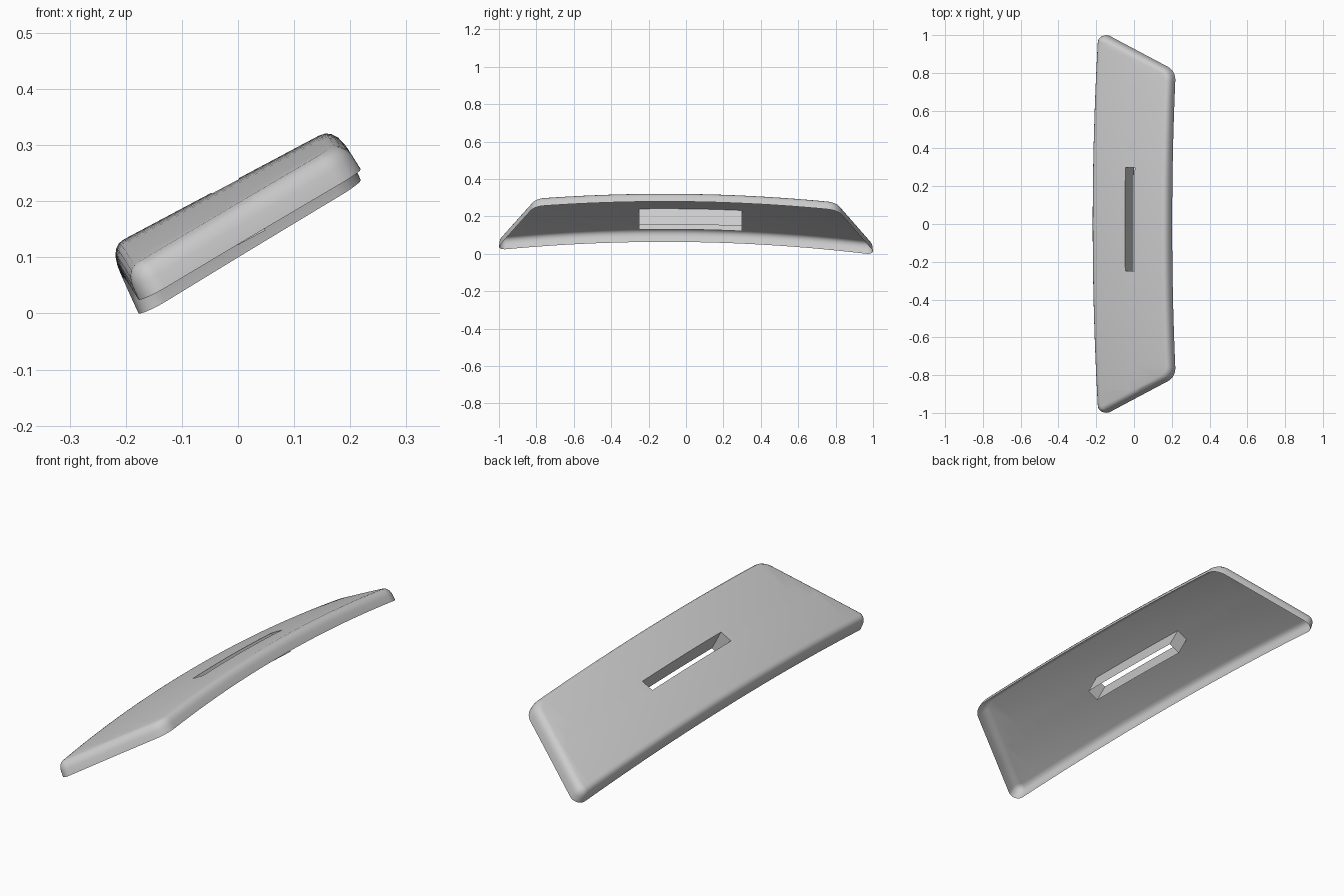
import bpy, bmesh, math
from mathutils import Vector

cube = bpy.data.objects.get("Cube")
if cube:
    bpy.data.objects.remove(cube, do_unlink=True)

TILT = math.radians(28)          # sideways slope of the plate
SAG = 0.062                      # drop of the two ends along the plate normal
U0, U1 = -0.16, 0.30             # low and high long edges, across the slope
SLOT_U, SLOT_Y = (0.049, 0.105), (-0.25, 0.30)
SLOT_DEPTH = 0.095

grey = bpy.data.materials.new("plain grey")
grey.use_nodes = True
colour = (0.6, 0.6, 0.6, 1)
grey.diffuse_color = colour
grey.node_tree.nodes["Principled BSDF"].inputs["Base Color"].default_value = colour


def outline(d):
    """Rounded trapezoid, inset by d."""
    slope = 0.456
    k = math.sqrt(1 + slope * slope)
    u0, u1 = U0 + d, U1 - d

    def end(u):
        return 1.02 - slope * (u - U0) - d * k
    lean = math.atan(slope)
    ra, rb = 0.037 - d, 0.08 - d
    half = []
    # wide obtuse corner at the high edge, tight acute corner at the low edge
    for c, r, a0, a1 in ((u1 - rb, rb, 0, math.pi / 2 - lean),
                         (u0 + ra, ra, math.pi / 2 - lean, math.pi)):
        cy = end(c) - r * k
        for i in range(9):
            a = a0 + (a1 - a0) * i / 8
            half.append((c + r * math.cos(a), cy + r * math.sin(a)))
    return half + [(u, -y) for u, y in reversed(half)]


# Open shell: straight skirt, rounded shoulder, flat top
bm = bmesh.new()
profile = [(0, -0.06), (0.002, -0.032), (0.006, -0.018),
           (0.013, -0.008), (0.022, -0.002), (0.033, 0)]
rings = [[bm.verts.new((u, y, h)) for u, y in outline(d)] for d, h in profile]
for lower, upper in zip(rings, rings[1:]):
    n = len(lower)
    for i in range(n):
        j = (i + 1) % n
        bm.faces.new((lower[i], lower[j], upper[j], upper[i]))
bm.faces.new(rings[-1])


# Cut the shell into strips so it can bend, and along the slot edges
def cut(co, no):
    bmesh.ops.bisect_plane(bm, geom=bm.verts[:] + bm.edges[:] + bm.faces[:],
                           dist=1e-5, plane_co=co, plane_no=no)


for i in range(-15, 16):
    cut((0, i / 16, 0), (0, 1, 0))
for y in SLOT_Y:
    cut((0, y, 0), (0, 1, 0))
for u in SLOT_U:
    cut((u, 0, 0), (1, 0, 0))

# Open the slot and extend its walls down through the plate
hole = []
for f in bm.faces:
    c = f.calc_center_median()
    if (c.z > -0.001 and SLOT_U[0] < c.x < SLOT_U[1]
            and SLOT_Y[0] < c.y < SLOT_Y[1]):
        hole.append(f)
bmesh.ops.delete(bm, geom=hole, context='FACES')
rim = [e for e in bm.edges if e.is_boundary and all(v.co.z > -0.001 for v in e.verts)]
walls = bmesh.ops.extrude_edge_only(bm, edges=rim)
for v in walls["geom"]:
    if isinstance(v, bmesh.types.BMVert):
        v.co.z -= SLOT_DEPTH

bmesh.ops.recalc_face_normals(bm, faces=bm.faces[:])
top = max(bm.faces, key=lambda f: f.calc_area())
if top.normal.z < 0:
    bmesh.ops.reverse_faces(bm, faces=bm.faces[:])

# Bend the ends down, slope the plate sideways, lean it slightly along its length
c, s = math.cos(TILT), math.sin(TILT)
for v in bm.verts:
    u, y, h = v.co
    h -= SAG * y * y
    v.co = Vector((c * u - s * h, y, s * u + c * h - 0.0125 * y))

# Centre it and stand it on the ground
lo = [min(v.co[i] for v in bm.verts) for i in range(3)]
hi = [max(v.co[i] for v in bm.verts) for i in range(3)]
bmesh.ops.translate(bm, verts=bm.verts[:],
                    vec=(-(lo[0] + hi[0]) / 2, -(lo[1] + hi[1]) / 2, -lo[2]))

mesh = bpy.data.meshes.new("slotted_curved_plate")
bm.to_mesh(mesh)
bm.free()
mesh.materials.append(grey)
plate = bpy.data.objects.new("slotted_curved_plate", mesh)
bpy.context.collection.objects.link(plate)
bpy.ops.object.select_all(action='DESELECT')
plate.select_set(True)
bpy.context.view_layer.objects.active = plate
bpy.ops.object.shade_smooth_by_angle(angle=math.radians(35))
